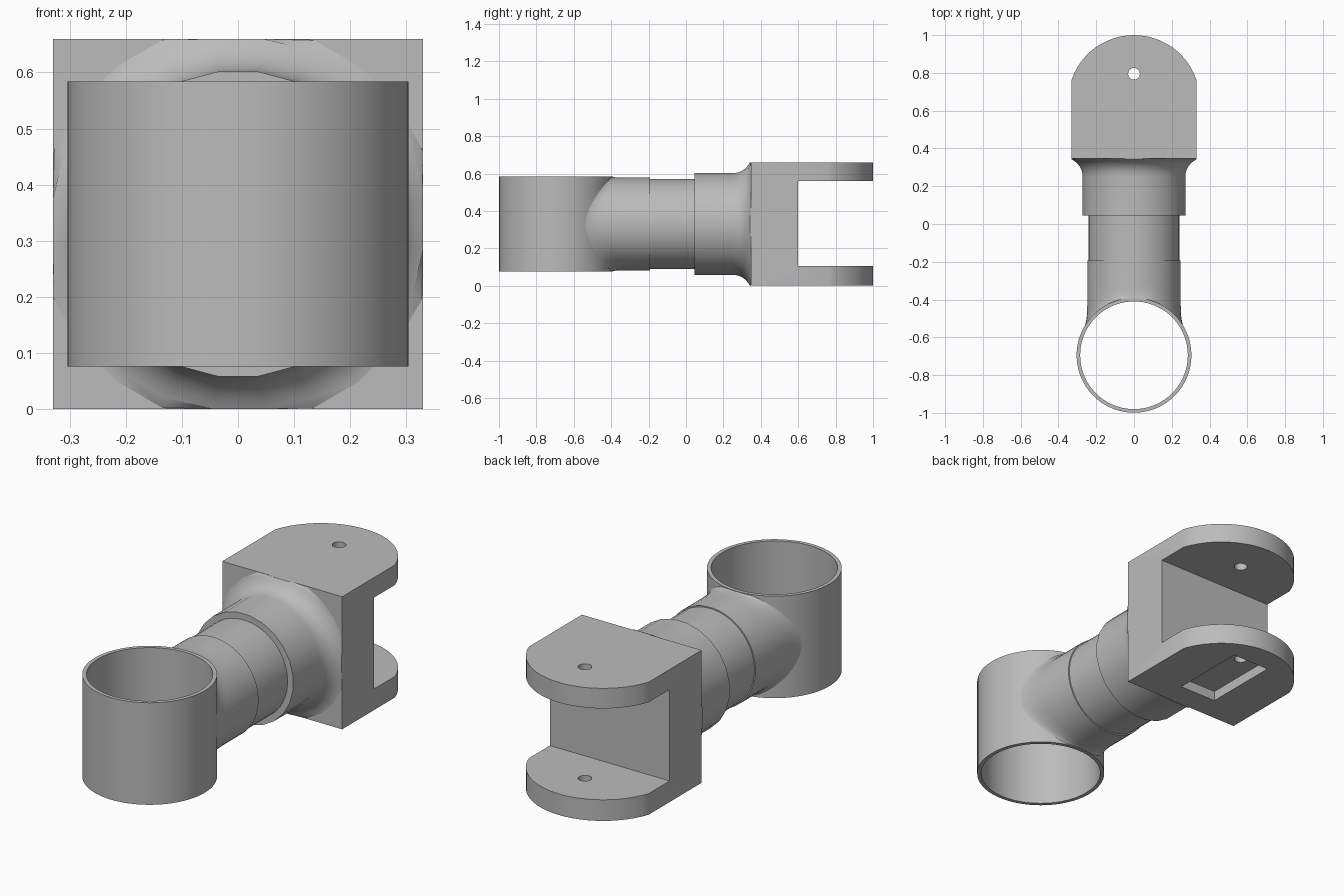
import bpy, bmesh
from math import sin, cos, pi, sqrt, radians, asin
from mathutils import Vector

cube = bpy.data.objects.get("Cube")
if cube:
    bpy.data.objects.remove(cube, do_unlink=True)

grey = bpy.data.materials.new("plain grey")
grey.use_nodes = True
grey.diffuse_color = (0.5, 0.5, 0.5, 1)
grey.node_tree.nodes["Principled BSDF"].inputs["Base Color"].default_value = grey.diffuse_color

MID = 0.33        # height of the long axis, also half the yoke width
RING_Y, RING_R, RING_H = -0.695, 0.304, 0.254


def make(name, bm, angle=30):
    bmesh.ops.recalc_face_normals(bm, faces=bm.faces)
    mesh = bpy.data.meshes.new(name)
    bm.to_mesh(mesh)
    bm.free()
    mesh.materials.append(grey)
    ob = bpy.data.objects.new(name, mesh)
    bpy.context.collection.objects.link(ob)
    smooth(ob, angle)
    return ob


def smooth(ob, angle=30):
    bpy.ops.object.select_all(action='DESELECT')
    ob.select_set(True)
    bpy.context.view_layer.objects.active = ob
    bpy.ops.object.shade_smooth_by_angle(angle=radians(angle))


def loft(loops, closed=False):
    """Skin a list of point loops; cap the ends unless closed on itself."""
    bm = bmesh.new()
    rows = [[bm.verts.new(p) for p in loop] for loop in loops]
    n = len(rows[0])
    pairs = list(zip(rows, rows[1:])) + ([(rows[-1], rows[0])] if closed else [])
    for a, b in pairs:
        for i in range(n):
            j = (i + 1) % n
            bm.faces.new((a[i], a[j], b[j], b[i]))
    if not closed:
        bm.faces.new(rows[0])
        bm.faces.new(rows[-1])
    return bm


def prism(outline, z0, z1):
    return loft([[(x, y, z) for x, y in outline] for z in (z0, z1)])


def circle(y, r, n):
    return [(r * cos(2 * pi * i / n), y + r * sin(2 * pi * i / n)) for i in range(n)]


def box(x, y0, y1, z0, z1):
    return prism([(-x, y0), (x, y0), (x, y1), (-x, y1)], z0, z1)


def axis_loop(y, r, n):
    """Loop round the long axis, trimmed to the square yoke section."""
    pts = []
    for i in range(n):
        t = 2 * pi * (i + 0.5) / n
        x, z = (max(-MID, min(MID, r * f(t))) for f in (cos, sin))
        pts.append((x, y, MID + z))
    return pts


def cut(ob, bm):
    cutter = make("cutter", bm)
    cutter.hide_render = True
    mod = ob.modifiers.new("cut", 'BOOLEAN')
    mod.operation, mod.solver, mod.object = 'DIFFERENCE', 'EXACT', cutter
    bpy.ops.object.select_all(action='DESELECT')
    bpy.context.view_layer.objects.active = ob
    ob.select_set(True)
    bpy.ops.object.modifier_apply(modifier=mod.name)
    bpy.data.objects.remove(cutter, do_unlink=True)


# Open ring at the front
low, high = MID - RING_H, MID + RING_H
make("ring", loft([[(x, y, z) for x, y in circle(RING_Y, r, 72)]
                   for r, z in ((RING_R, low), (RING_R, high), (0.285, high), (0.285, low))],
                  closed=True))

# Neck sleeve that blends into the ring wall
NECK_R, BLEND, N = 0.248, 0.022, 48


def on_ring(t, r):
    x = r * cos(t)
    z = max(-RING_H, min(RING_H, r * sin(t)))
    return Vector((x, RING_Y + sqrt((RING_R - 0.003) ** 2 - x * x), MID + z))


angles = [2 * pi * (i + 0.5) / N for i in range(N)]
loops = []
for k in range(7):
    s = k / 6
    loop = []
    for t in angles:
        land, corner = on_ring(t, NECK_R + BLEND), on_ring(t, NECK_R)
        end = corner + Vector((0, 0.09, 0))
        loop.append(land * (1 - s) ** 2 + corner * 2 * s * (1 - s) + end * s * s)
    loops.append(loop)
loops.append(axis_loop(-0.193, NECK_R, N))
sleeve = loft(loops)
# the hidden front end stays open so it does not cross the bore
bmesh.ops.delete(sleeve, geom=[f for f in sleeve.faces
                               if len(f.verts) > 4 and f.calc_center_median().y < -0.3],
                 context='FACES_ONLY')
make("neck_sleeve", sleeve)

# Slimmer shaft between sleeve and collar
make("shaft", loft([axis_loop(-0.22, 0.242, N), axis_loop(0.08, 0.242, N)]))

# Collar flaring out to the yoke
FLARE, COLLAR_R = 0.1, 0.274
profile = [(0.045, COLLAR_R)]
for k in range(9):
    a = k / 8 * pi / 2
    profile.append((0.25 + FLARE * sin(a), COLLAR_R + FLARE * (1 - cos(a))))
make("collar", loft([axis_loop(y, r, 24) for y, r in profile]), 40)

# Yoke: rounded plan, slotted into two arms
ARC_R, ARC_Y = 0.349, 0.651
half = asin(MID / ARC_R)
outline = [(-MID, 0.348), (MID, 0.348)]
for k in range(25):
    a = half * (1 - k / 12)
    outline.append((ARC_R * sin(a), ARC_Y + ARC_R * cos(a)))
yoke = make("yoke", prism(outline, 0, 2 * MID))
cut(yoke, box(0.5, 0.6, 1.2, 0.105, 0.56))
# Pin hole through both arms and the recess underneath
cut(yoke, prism(circle(0.795, 0.031, 24), -0.1, 0.8))
cut(yoke, box(0.103, 0.476, 0.87, -0.1, 0.05))
smooth(yoke)
